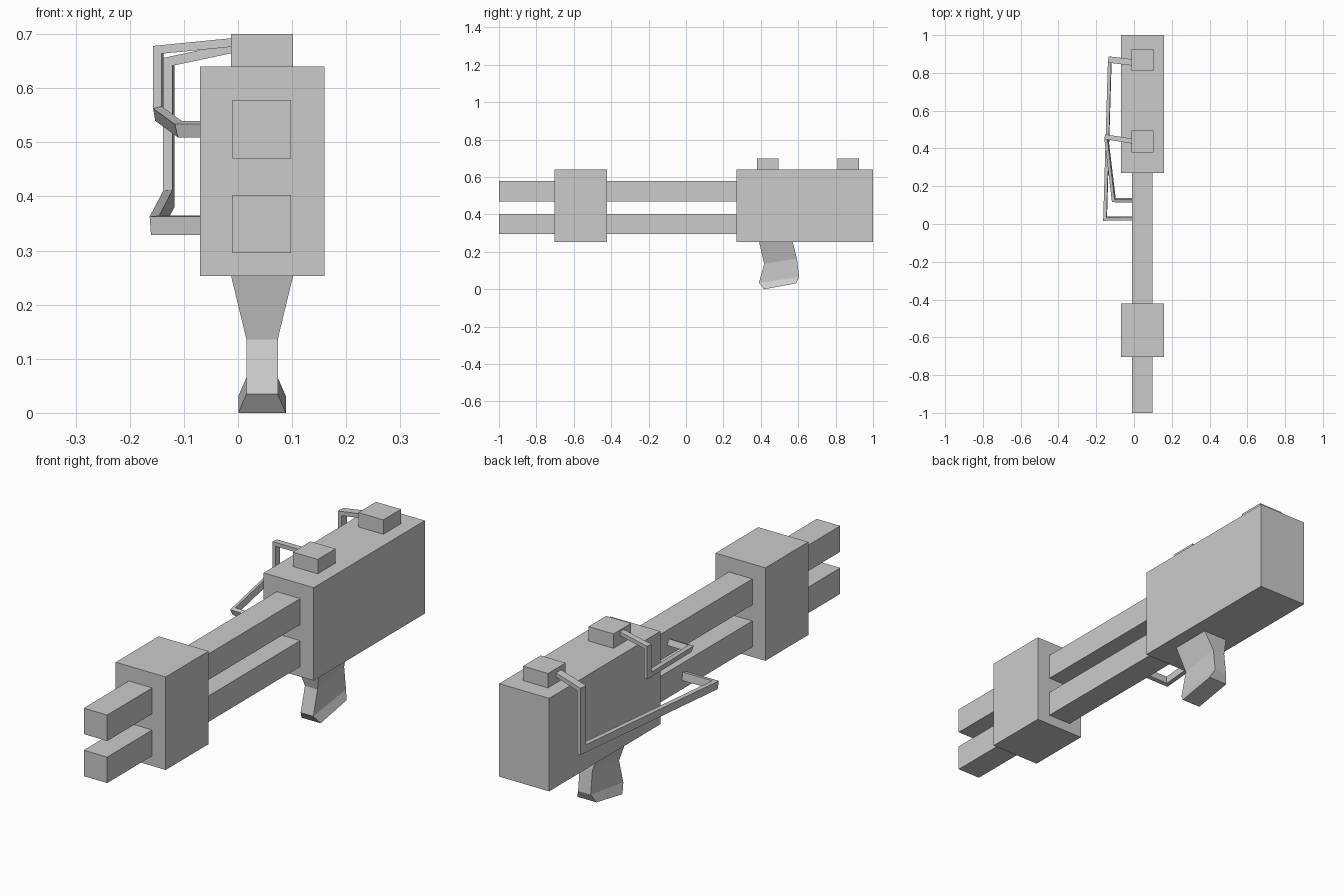
import bpy
import bmesh
from mathutils import Vector

cube = bpy.data.objects.get("Cube")
if cube:
    bpy.data.objects.remove(cube, do_unlink=True)

grey = bpy.data.materials.new("plain grey")
grey.use_nodes = True
colour = (0.6, 0.6, 0.6, 1)
grey.diffuse_color = colour
grey.node_tree.nodes["Principled BSDF"].inputs["Base Color"].default_value = colour


def finish(name, bm):
    bmesh.ops.recalc_face_normals(bm, faces=bm.faces)
    mesh = bpy.data.meshes.new(name)
    bm.to_mesh(mesh)
    bm.free()
    mesh.materials.append(grey)
    obj = bpy.data.objects.new(name, mesh)
    bpy.context.collection.objects.link(obj)
    return obj


def box(name, x, y, z):
    bm = bmesh.new()
    bmesh.ops.create_cube(bm, size=1)
    for v in bm.verts:
        v.co = [(lo + hi) / 2 + c * (hi - lo) for c, (lo, hi) in zip(v.co, (x, y, z))]
    return finish(name, bm)


def loft(name, rings):
    """Join rings of four corners with quads and cap both ends."""
    bm = bmesh.new()
    loops = [[bm.verts.new(p) for p in ring] for ring in rings]
    for a, b in zip(loops, loops[1:]):
        for i in range(4):
            j = (i + 1) % 4
            bm.faces.new((a[i], a[j], b[j], b[i]))
    bm.faces.new(loops[0])
    bm.faces.new(loops[-1])
    return finish(name, bm)


def bent_bar(name, path, half_y, half_z):
    """Sweep a flat rectangular section along a path with mitred corners."""
    pts = [Vector(p) for p in path]
    dirs = [(b - a).normalized() for a, b in zip(pts, pts[1:])]
    ring = [pts[0] + Vector((0, sy * half_y, sz * half_z))
            for sy, sz in ((-1, -1), (1, -1), (1, 1), (-1, 1))]
    rings = [ring]
    for i, d in enumerate(dirs):
        corner = pts[i + 1]
        normal = d + dirs[i + 1] if i + 1 < len(dirs) else Vector((1, 0, 0))
        ring = [p + d * ((corner - p).dot(normal) / d.dot(normal)) for p in ring]
        rings.append(ring)
    return loft(name, rings)


# Receiver, front block and twin barrels
wide, tall = (-0.07, 0.16), (0.253, 0.64)
box("rear_body", wide, (0.269, 1.0), tall)
box("front_block", wide, (-0.704, -0.422), tall)
for name, z in (("lower_barrel", 0.295), ("upper_barrel", 0.47)):
    box(name, (-0.01, 0.098), (-1.0, 0.3), (z, z + 0.108))

# Top blocks
for name, y in (("front_top_block", 0.379), ("rear_top_block", 0.81)):
    box(name, (-0.013, 0.102), (y, y + 0.116), (0.62, 0.7))

# Waisted grip: half width, front (y, z), back (y, z)
sections = [
    (0.058, (0.39, 0.256), (0.57, 0.256)),
    (0.029, (0.418, 0.136), (0.593, 0.165)),
    (0.029, (0.39, 0.035), (0.605, 0.065)),
    (0.044, (0.417, 0.0), (0.588, 0.031)),
]
mid = 0.0445
loft("grip", [[(mid - w, *f), (mid + w, *f), (mid + w, *b), (mid - w, *b)]
              for w, f, b in sections])

# Bent feed bars from the top blocks to the barrels
bent_bar("front_feed_bar", [(-0.005, 0.438, 0.685), (-0.147, 0.461, 0.671),
                            (-0.147, 0.461, 0.553), (-0.107, 0.127, 0.524),
                            (-0.005, 0.125, 0.524)], 0.013, 0.008)
bent_bar("rear_feed_bar", [(-0.005, 0.855, 0.675), (-0.128, 0.87, 0.649),
                           (-0.128, 0.87, 0.395), (-0.153, 0.028, 0.347),
                           (-0.005, 0.03, 0.347)], 0.017, 0.009)
